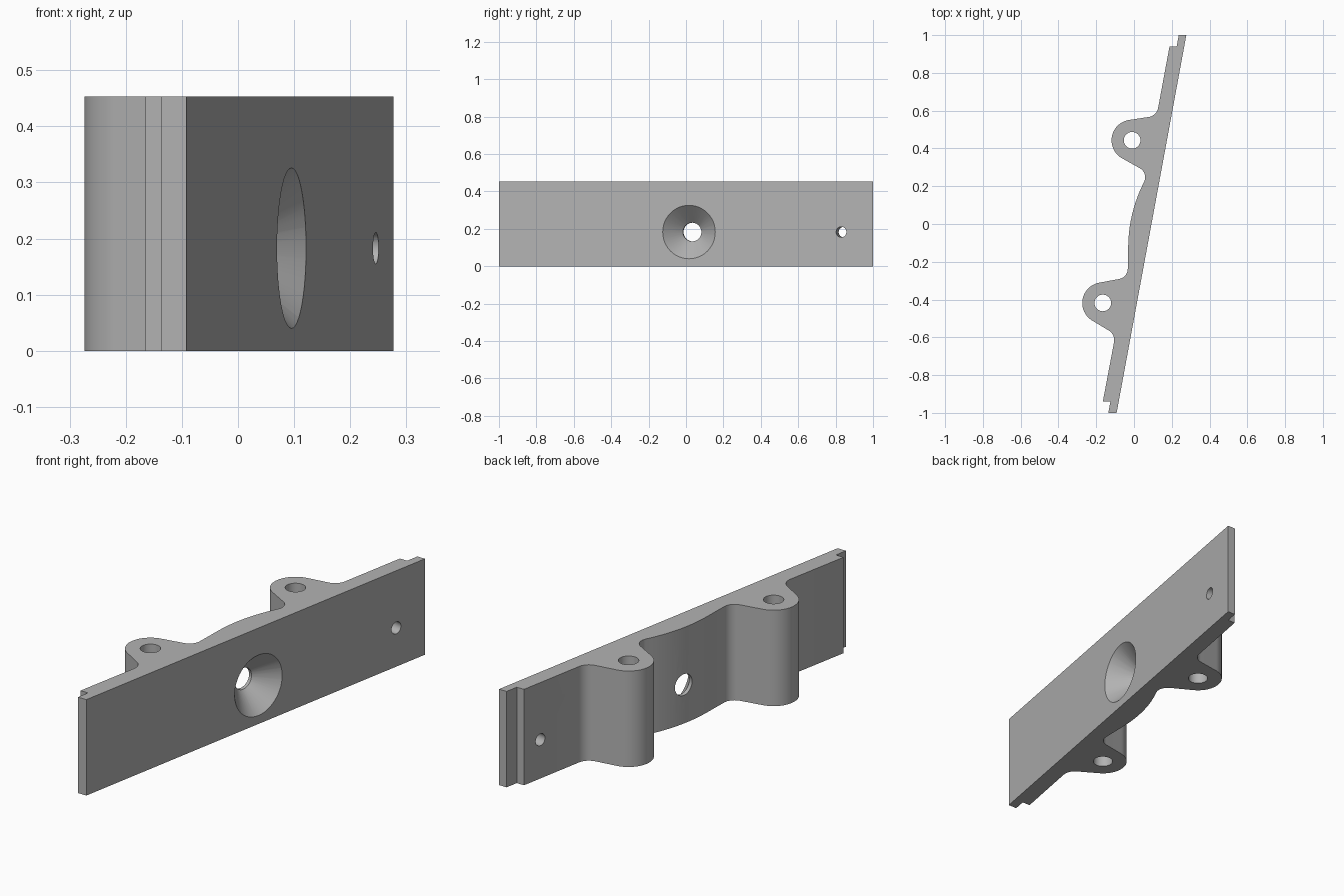
import bpy, bmesh
from math import radians, cos, sin, tan
from mathutils import Vector, Matrix

cube = bpy.data.objects.get("Cube")
if cube:
    bpy.data.objects.remove(cube, do_unlink=True)

HEIGHT = 0.453
HOLE_Z = 0.183
BOSSES = [Vector((-0.01, 0.443)), Vector((-0.165, -0.418))]
BOSS_R = 0.109
BACK, FRONT = Vector((0.277, 1)), Vector((-0.092, -1))

grey = bpy.data.materials.new("plain grey")
grey.use_nodes = True
grey.diffuse_color = (0.45, 0.45, 0.45, 1)
grey.node_tree.nodes["Principled BSDF"].inputs["Base Color"].default_value = grey.diffuse_color


def arc(c, r, a0, a1, n=20):
    angles = [radians(a0 + (a1 - a0) * i / n) for i in range(n + 1)]
    return [c + r * Vector((cos(a), sin(a))) for a in angles]


def fillet(before, corner, after, r, n=10):
    """Round the corner between two straight runs."""
    p = Vector(corner)
    u, v = (Vector(before) - p).normalized(), (Vector(after) - p).normalized()
    half = u.angle(v) / 2
    centre = p + (u + v).normalized() * r / sin(half)
    start, end = p + u * r / tan(half) - centre, p + v * r / tan(half) - centre
    turn = start.angle_signed(end)
    return [centre + Matrix.Rotation(-turn * i / n, 2) @ start for i in range(n + 1)]


def new_object(name, bm):
    bmesh.ops.recalc_face_normals(bm, faces=bm.faces)
    mesh = bpy.data.meshes.new(name)
    bm.to_mesh(mesh)
    bm.free()
    mesh.materials.append(grey)
    ob = bpy.data.objects.new(name, mesh)
    bpy.context.collection.objects.link(ob)
    return ob


# Plan outline: flat outer face, stepped ends, two bosses and a swelling between
upper, lower = [arc(c, BOSS_R, 100, 240) for c in BOSSES]
step_back, step_front = (0.188, 0.94), (-0.165, -0.94)
neck, swell, root = (0.076, 0.27), (-0.027, 0.055), (-0.034, -0.283)
outline = [BACK, (0.237, 1), (0.226, 0.94), step_back]
outline += fillet(step_back, (0.12, 0.573), upper[0], 0.06)
outline += upper
outline += fillet(upper[-1], neck, swell, 0.055)
outline += fillet(neck, swell, root, 0.75)
outline += fillet(swell, root, lower[0], 0.055)
outline += lower
outline += fillet(lower[-1], (-0.098, -0.585), step_front, 0.06)
outline += [step_front, (-0.125, -0.94), (-0.136, -1), FRONT]

bm = bmesh.new()
base = bm.faces.new([bm.verts.new((p[0], p[1], 0)) for p in outline])
top = bmesh.ops.extrude_face_region(bm, geom=[base])
bmesh.ops.translate(bm, vec=(0, 0, HEIGHT),
                    verts=[g for g in top["geom"] if isinstance(g, bmesh.types.BMVert)])
bracket = new_object("mounting_bracket", bm)


def drill(name, centre, axis, r_in, r_out, length):
    """Cut a round or tapered hole; r_out is at the end the axis points to."""
    bm = bmesh.new()
    turn = axis.to_track_quat('Z', 'Y').to_matrix().to_4x4()
    bmesh.ops.create_cone(bm, cap_ends=True, segments=48, radius1=r_in, radius2=r_out,
                          depth=length, matrix=Matrix.Translation(centre) @ turn)
    cutter = new_object(name, bm)
    cutter.hide_render = True
    mod = bracket.modifiers.new(name, 'BOOLEAN')
    mod.operation, mod.solver, mod.object = 'DIFFERENCE', 'EXACT', cutter
    bpy.context.view_layer.objects.active = bracket
    bpy.ops.object.modifier_apply(modifier=name)
    bpy.data.objects.remove(cutter, do_unlink=True)


def on_face(y):
    p = FRONT.lerp(BACK, (y + 1) / 2)
    return Vector((p.x, p.y, HOLE_Z))


# Upright holes through the bosses
for c in BOSSES:
    drill("boss_hole", Vector((c.x, c.y, HEIGHT / 2)), Vector((0, 0, 1)), 0.044, 0.044, 1)

# Countersunk hole and small pin hole, square to the outer face
along = (BACK - FRONT).normalized()
normal = Vector((along.y, -along.x, 0))
drill("screw_hole", on_face(0.016), normal, 0.05, 0.05, 0.7)
drill("countersink", on_face(0.016) - normal * 0.039, normal, 0.045, 0.163, 0.118)
drill("pin_hole", on_face(0.83), normal, 0.028, 0.028, 0.5)

bpy.ops.object.select_all(action='DESELECT')
bracket.select_set(True)
bpy.context.view_layer.objects.active = bracket
bpy.ops.object.shade_smooth_by_angle(angle=radians(30))
